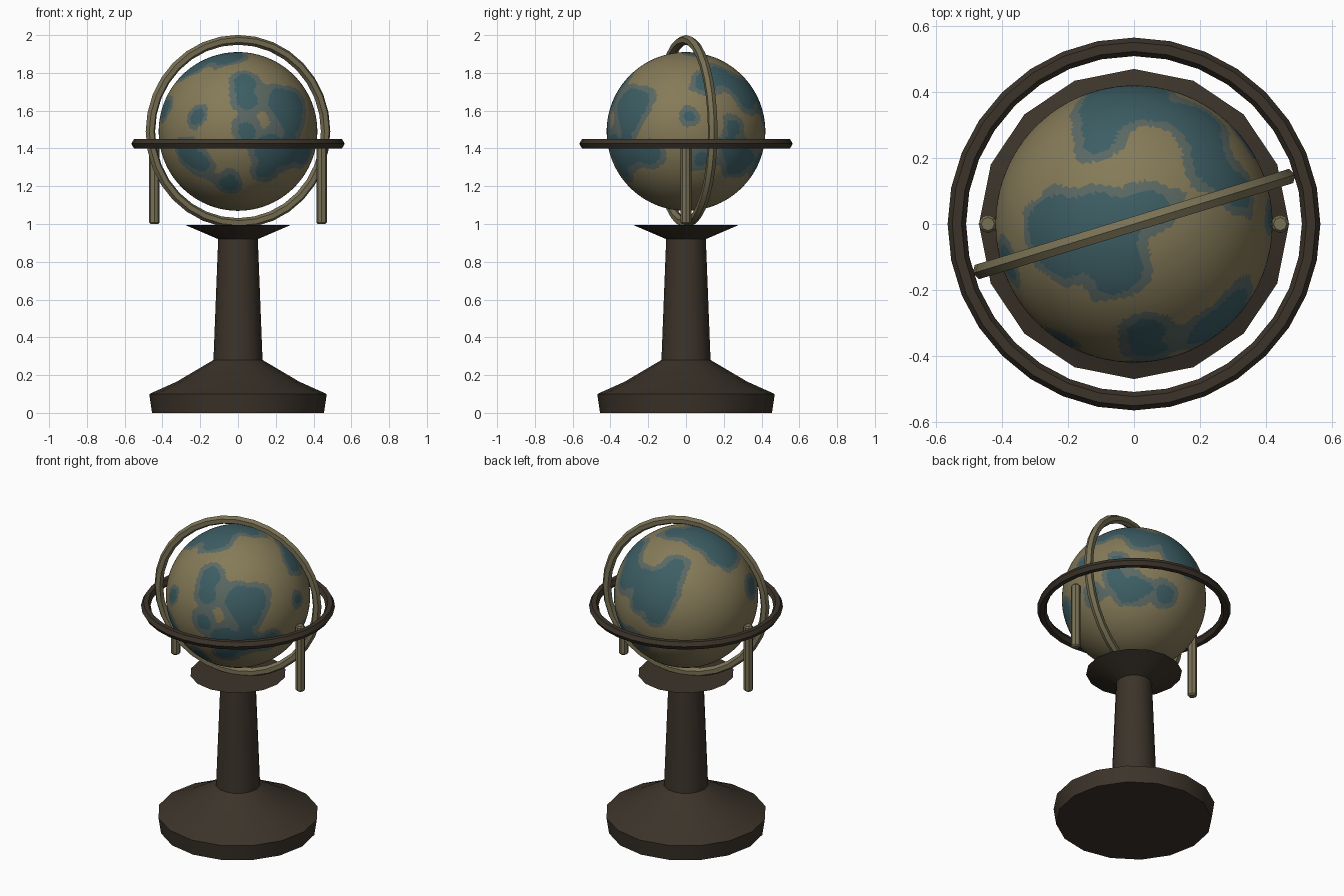
import bpy, bmesh, math
from mathutils import Vector, noise

if "Cube" in bpy.data.objects:
    bpy.data.objects.remove(bpy.data.objects["Cube"])


def material(name, rgb):
    m = bpy.data.materials.new(name)
    m.diffuse_color = (*rgb, 1)
    m.use_nodes = True
    m.node_tree.nodes["Principled BSDF"].inputs["Base Color"].default_value = m.diffuse_color
    return m


WOOD = material("dark wood", (0.045, 0.034, 0.023))
BRASS = material("aged brass", (0.19, 0.165, 0.09))
LAND = material("parchment land", (0.235, 0.195, 0.098))
SEA = material("deep sea", (0.046, 0.112, 0.128))
SHALLOW = material("shallow sea", (0.105, 0.14, 0.125))


def finish(bm, name, mats, angle=30):
    bmesh.ops.recalc_face_normals(bm, faces=bm.faces)
    me = bpy.data.meshes.new(name)
    bm.to_mesh(me)
    bm.free()
    for m in mats:
        me.materials.append(m)
    ob = bpy.data.objects.new(name, me)
    bpy.context.collection.objects.link(ob)
    bpy.ops.object.select_all(action='DESELECT')
    ob.select_set(True)
    bpy.context.view_layer.objects.active = ob
    bpy.ops.object.shade_smooth_by_angle(angle=math.radians(angle))
    return ob


def lathe(name, profile, sides, mat):
    bm = bmesh.new()
    rings = [[bm.verts.new((r * math.cos(2 * math.pi * i / sides),
                            r * math.sin(2 * math.pi * i / sides), z))
              for i in range(sides)] for r, z in profile]
    for a, b in zip(rings, rings[1:]):
        for i in range(sides):
            j = (i + 1) % sides
            bm.faces.new((a[i], a[j], b[j], b[i]))
    bm.faces.new(rings[0][::-1])
    bm.faces.new(rings[-1])
    return finish(bm, name, [mat])


def ring(name, major, minor, z, mat, segs=32, sides=6):
    bm = bmesh.new()
    loops = []
    for i in range(segs):
        a = 2 * math.pi * i / segs
        loop = []
        for k in range(sides):
            t = 2 * math.pi * k / sides
            r = major + minor * math.cos(t)
            loop.append(bm.verts.new((r * math.cos(a), r * math.sin(a), minor * math.sin(t))))
        loops.append(loop)
    for i in range(segs):
        p, q = loops[i], loops[(i + 1) % segs]
        for k in range(sides):
            n = (k + 1) % sides
            bm.faces.new((p[k], q[k], q[n], p[n]))
    ob = finish(bm, name, [mat])
    ob.location.z = z
    return ob


# pedestal
lathe("pedestal", [(0.455, 0), (0.47, 0.1), (0.325, 0.165), (0.13, 0.28),
                   (0.105, 0.92), (0.28, 0.995)], 16, WOOD)

# horizon ring and upright meridian ring
ring("horizon_ring", 0.537, 0.028, 1.425, WOOD)
meridian = ring("meridian_ring", 0.485, 0.026, 1.49, BRASS)
meridian.rotation_euler = (math.pi / 2, 0, math.radians(17))

# side posts
for side, x in (("left", -0.443), ("right", 0.443)):
    post = lathe(side + "_post", [(0.02, 1.0), (0.028, 1.008), (0.028, 1.41), (0.02, 1.42)], 8, BRASS)
    post.location.x = x

# sea patches on the globe, laid out as (across, up, radius) seen from several sides
blobs = []


def patches(right, up, spots):
    right, up = Vector(right).normalized(), Vector(up).normalized()
    toward = right.cross(up)
    for u, v, r in spots:
        w = math.sqrt(max(0.0, 1 - u * u - v * v))
        blobs.append(((right * u + up * v + toward * w).normalized(), r))


patches((1, 0, 0), (0, 1, 0), [  # top
    (-.6, 0, .22), (-.28, -.03, .28), (-.15, -.32, .22), (.12, .12, .16), (-.55, -.22, .15),
    (-.25, .87, .16), (-.27, .6, .12), (.12, .85, .15), (.47, .72, .2), (.57, .42, .18),
    (.78, .22, .12), (.08, -.8, .16), (.72, -.58, .16)])
patches((1, 0, 0), (0, 0, 1), [  # front
    (.11, .38, .14), (.12, 0, .13), (.65, .18, .2), (.52, .4, .14),
    (.4, -.22, .18), (.38, -.48, .15), (-.52, .2, .1), (-.92, .28, .15),
    (-.65, -.28, .17), (-.45, -.4, .12), (-.12, -.66, .14)])
patches((0, 1, 0), (0, 0, 1), [  # right
    (-.73, -.25, .18), (-.45, -.3, .14), (.05, .18, .09), (.75, .45, .14),
    (.6, .05, .11), (.2, -.35, .12), (.6, -.4, .12)])
patches((-.819, -.574, 0), (.243, -.346, .906), [  # back left
    (-.64, -.04, .18), (-.25, .27, .17), (-.42, -.2, .14)])
patches((-.819, .574, 0), (.243, .346, .906), [  # back right
    (-.33, .22, .14), (0, .08, .17), (.36, 0, .15), (.7, .42, .12)])

# globe
bm = bmesh.new()
bmesh.ops.create_icosphere(bm, subdivisions=6, radius=0.42)
for f in bm.faces:
    d = f.calc_center_median().normalized()
    field = sum(math.exp(-14 * (math.acos(max(-1, min(1, d.dot(c)))) - r)) for c, r in blobs)
    dist = -math.log(field) / 14 + 0.06 * noise.noise(d * 5)
    f.material_index = 1 if dist < -0.02 else 2 if dist < 0.05 else 0
globe = finish(bm, "globe", [LAND, SEA, SHALLOW])
globe.location.z = 1.49
